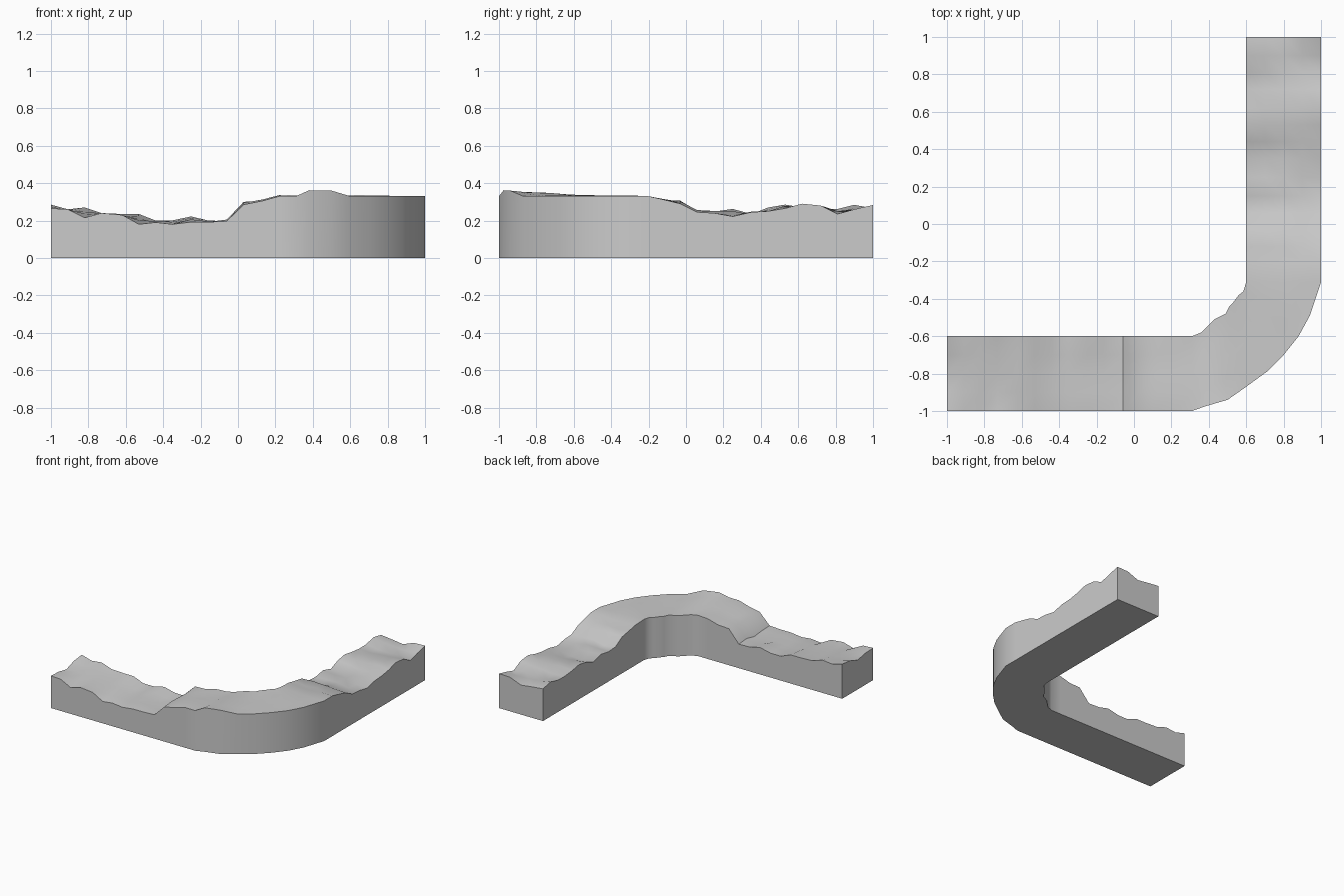
import bpy, bmesh, random

if "Cube" in bpy.data.objects:
    bpy.data.objects.remove(bpy.data.objects["Cube"])
random.seed(4)

# Height profiles along the path: (position, outer edge height, inner edge height)
front_leg = [(-1, .265, .285), (-.91, .26, .26), (-.82, .215, .27), (-.73, .24, .24),
             (-.62, .23, .235), (-.53, .18, .235), (-.44, .19, .20), (-.35, .18, .20),
             (-.25, .192, .222), (-.16, .192, .20), (-.06, .197, .197), (.03, .285, .30),
             (.13, .305, .305), (.22, .33, .33)]
back_leg = [(-.2, .33, .33), (-.12, .312, .315), (-.03, .29, .30), (.06, .245, .25),
            (.15, .24, .245), (.25, .222, .262), (.35, .245, .235), (.44, .25, .27),
            (.53, .265, .285), (.62, .29, .27), (.72, .28, .26), (.81, .235, .262),
            (.9, .26, .284), (1, .283, .265)]
# Curved corner: outer xy, inner xy, outer height
corner = [((.31, -1), (.31, -.6), .33), ((.38, -.975), (.36, -.58), .362),
          ((.5, -.94), (.43, -.51), .36), ((.6, -.87), (.49, -.48), .33),
          ((.71, -.79), (.51, -.44), .33), ((.8, -.70), (.53, -.42), .33),
          ((.88, -.60), (.56, -.38), .33), ((.94, -.49), (.585, -.36), .33),
          ((1, -.31), (.6, -.31), .33)]

stations = [((p, -1), (p, -.6), a, b, .016) for p, a, b in front_leg]
stations += [(o, i, a, .335, .005) for o, i, a in corner]
stations += [((1, p), (.6, p), a, b, .016) for p, a, b in back_leg]

# Rows across the wall, each with a slightly rough height
ROWS = 5
bm = bmesh.new()
top, low = [], []
for n, (o, i, a, b, rough) in enumerate(stations):
    end = n in (0, len(stations) - 1)
    t_row, l_row = [], []
    for k in range(ROWS):
        t = k / (ROWS - 1)
        x, y = o[0] + (i[0] - o[0]) * t, o[1] + (i[1] - o[1]) * t
        h = a + (b - a) * t
        if 0 < k < ROWS - 1:
            h += random.uniform(-rough, rough * .6) - (.02 if end and k == 2 else 0)
        t_row.append(bm.verts.new((x, y, h)))
        l_row.append(bm.verts.new((x, y, 0)))
    top.append(t_row)
    low.append(l_row)

# Top, base and side faces
for n in range(len(stations) - 1):
    for k in range(ROWS - 1):
        bm.faces.new((top[n][k], top[n + 1][k], top[n + 1][k + 1], top[n][k + 1]))
        bm.faces.new((low[n][k], low[n][k + 1], low[n + 1][k + 1], low[n + 1][k]))
    for k in (0, ROWS - 1):
        bm.faces.new((low[n][k], low[n + 1][k], top[n + 1][k], top[n][k]))
# End caps
for n in (0, len(stations) - 1):
    for k in range(ROWS - 1):
        bm.faces.new((low[n][k], top[n][k], top[n][k + 1], low[n][k + 1]))
bmesh.ops.recalc_face_normals(bm, faces=bm.faces)

mesh = bpy.data.meshes.new("curved_rock_ledge")
bm.to_mesh(mesh)
bm.free()
ledge = bpy.data.objects.new("curved_rock_ledge", mesh)
bpy.context.collection.objects.link(ledge)
bpy.context.view_layer.objects.active = ledge
ledge.select_set(True)
bpy.ops.object.shade_smooth_by_angle(angle=.7)
